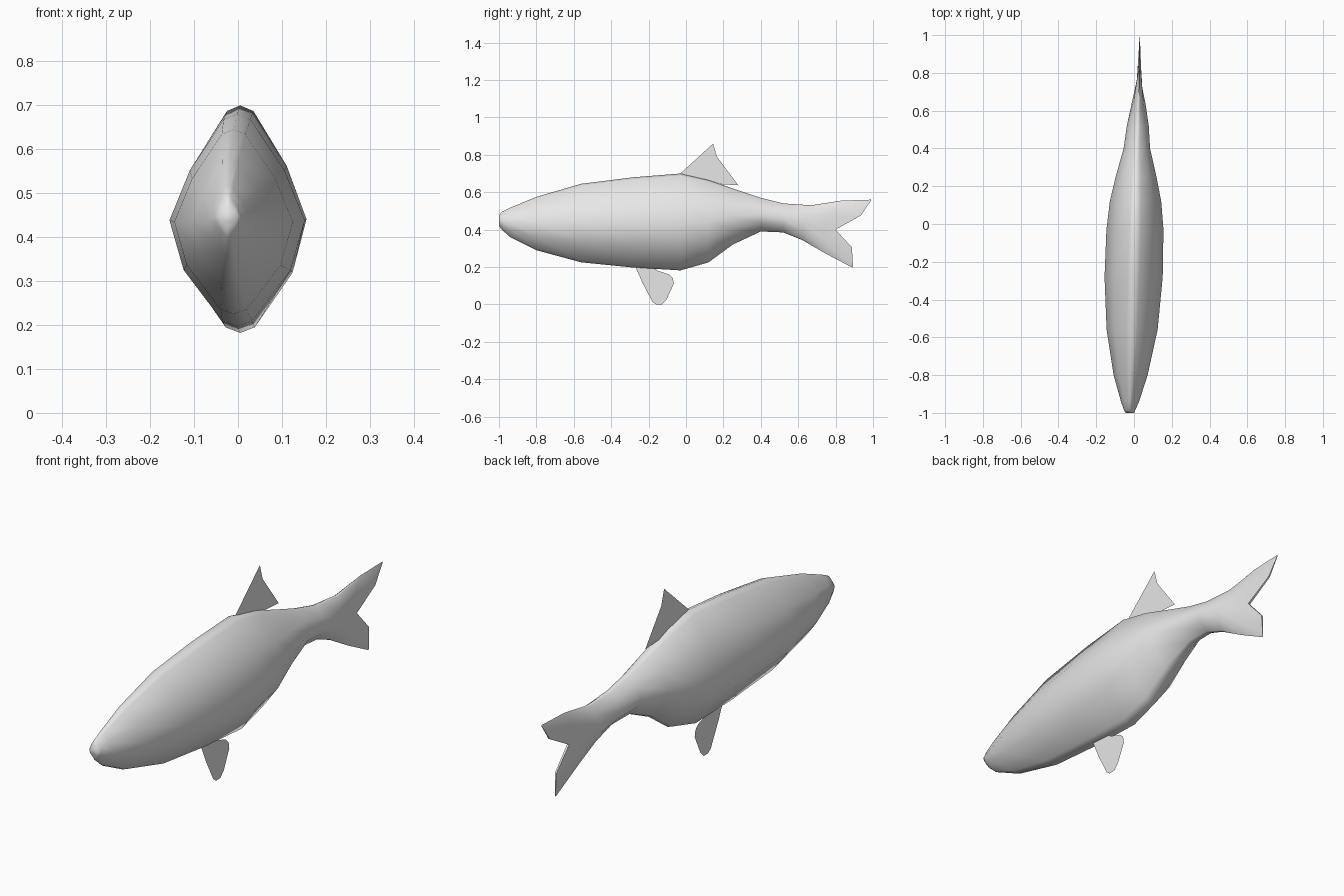
import bpy, bmesh, math

cube = bpy.data.objects.get("Cube")
if cube:
    bpy.data.objects.remove(cube)

# One plain grey for the whole fish
grey = bpy.data.materials.new("light grey")
grey.use_nodes = True
colour = (0.8, 0.8, 0.8, 1)
grey.diffuse_color = colour
grey.node_tree.nodes["Principled BSDF"].inputs["Base Color"].default_value = colour


def finish(name, bm):
    mesh = bpy.data.meshes.new(name)
    bm.to_mesh(mesh)
    bm.free()
    mesh.materials.append(grey)
    obj = bpy.data.objects.new(name, mesh)
    bpy.context.collection.objects.link(obj)
    return obj


# Half cross-section: height fraction (top to bottom) and width fraction
SECTION = [(1, 0), (.95, .2), (.47, .7), (0, 1), (-.47, .79), (-.95, .22), (-1, 0)]

# Trunk stations: y, top z, bottom z, half width, centre x
TRUNK = [
    (-1.0, .475, .42, .022, -.022),
    (-.985, .495, .40, .03, -.023),
    (-.94, .517, .36, .048, -.021),
    (-.8, .575, .29, .09, -.018),
    (-.56, .645, .225, .135, -.01),
    (-.28, .68, .197, .154, -.002),
    (-.03, .70, .182, .151, .005),
    (.12, .665, .225, .136, .008),
    (.25, .62, .32, .108, .011),
    (.4, .57, .39, .07, .015),
    (.52, .54, .385, .058, .02),
]
# Tail stations: top, middle and bottom (y, z), half width, centre x, bulge
TAIL = [
    ((.67, .53), (.63, .435), (.62, .345), .038, .024, 0),
    ((.83, .555), (.72, .41), (.75, .27), .016, .028, 0),
    ((.99, .56), (.8, .4), (.89, .197), .005, .03, .045),
]
stations = [((y, t), (y, (t + b) / 2), (y, b), w, x, 0) for y, t, b, w, x in TRUNK] + TAIL

# Body and forked tail lofted through the rings
bm = bmesh.new()
n = len(SECTION)
loop = [(v, w) for v, w in SECTION] + [(v, -w) for v, w in SECTION[-2:0:-1]]
rings = []
for top, mid, bottom, width, cx, bulge in stations:
    ring = []
    for v, w in loop:
        end, k = (top if v > 0 else bottom), abs(v)
        y = mid[0] + (end[0] - mid[0]) * k + bulge * math.sin(math.pi * k)
        z = mid[1] + (end[1] - mid[1]) * k
        ring.append(bm.verts.new((cx + width * w, y, z)))
    rings.append(ring)
count = len(loop)
for a, b in zip(rings, rings[1:]):
    for i in range(count):
        j = (i + 1) % count
        bm.faces.new((a[i], a[j], b[j], b[i]))
# Close the snout and trailing edge with strips across the ring
for ring in (rings[0], rings[-1]):
    for i in range(n - 1):
        corners = [ring[i], ring[i + 1], ring[-i - 1], ring[-i % count]]
        bm.faces.new(list(dict.fromkeys(corners)))
bmesh.ops.recalc_face_normals(bm, faces=bm.faces)
body = finish("body", bm)
bpy.ops.object.select_all(action='DESELECT')
body.select_set(True)
bpy.context.view_layer.objects.active = body
bpy.ops.object.shade_smooth_by_angle(angle=math.radians(70))


# Fins are single flat sheets
def fin(name, x, outline):
    bm = bmesh.new()
    bm.faces.new([bm.verts.new((x, y, z)) for y, z in outline])
    bmesh.ops.triangulate(bm, faces=bm.faces)
    finish(name, bm)


fin("dorsal_fin", .008, [(-.03, .70), (.145, .86), (.165, .79), (.205, .71),
                         (.28, .637), (.15, .645)])
fin("belly_fin", .002, [(-.27, .2), (-.235, .12), (-.18, .015), (-.16, 0), (-.13, 0),
                        (-.105, .025), (-.065, .11), (-.07, .14), (-.09, .16), (-.15, .18),
                        (-.18, .2)])
